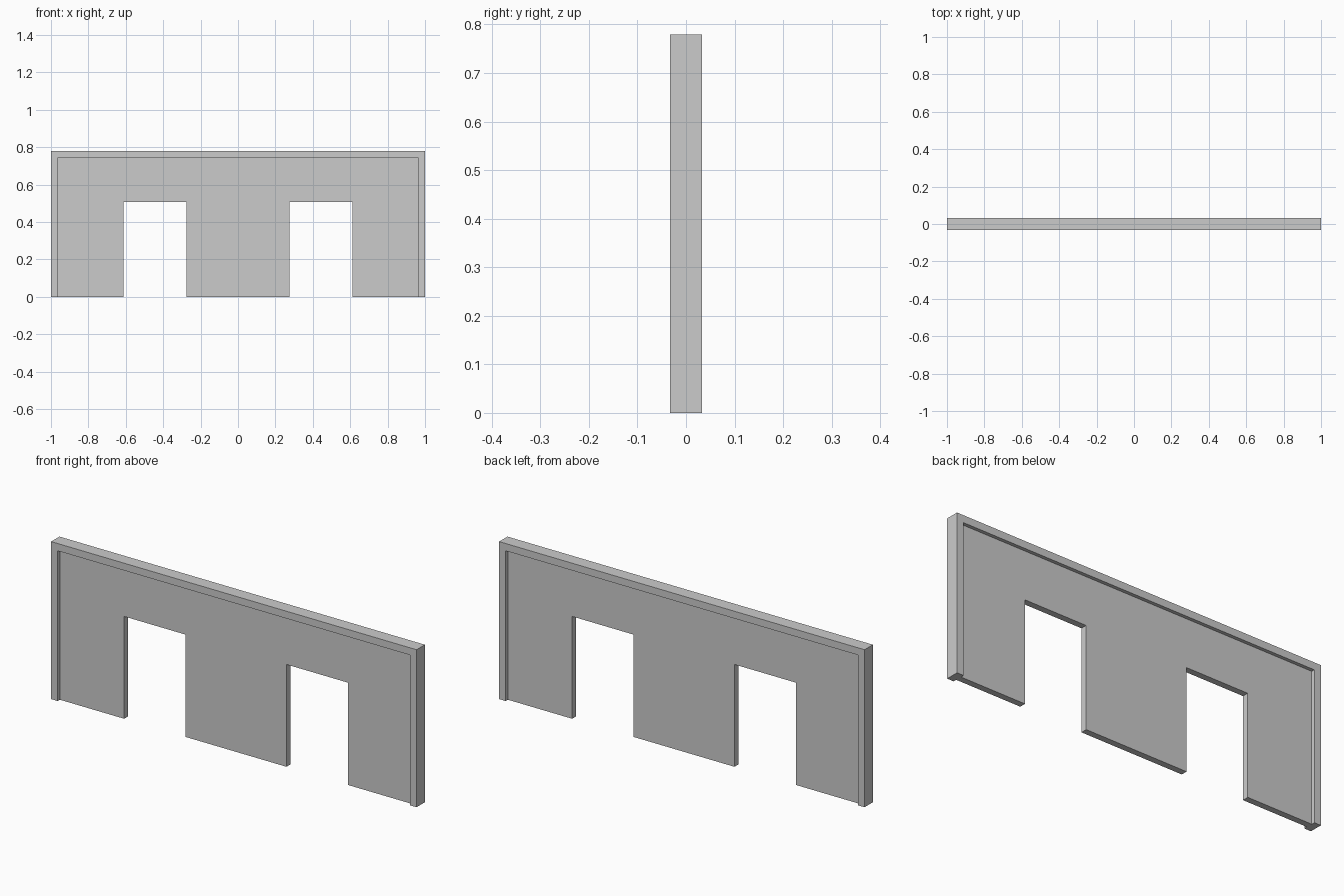
import bpy, bmesh

if "Cube" in bpy.data.objects:
    bpy.data.objects.remove(bpy.data.objects["Cube"])

W, H = 1.0, 0.779          # half width, height
B = 0.036                  # frame border
IN, OUT, DOOR_H = 0.276, 0.612, 0.506


def slab(name, right_half, depth):
    """Mirror a right-half outline across x = 0 and extrude it along y."""
    outline = right_half + [(-x, z) for x, z in reversed(right_half)]
    bm = bmesh.new()
    face = bm.faces.new([bm.verts.new((x, -depth / 2, z)) for x, z in outline])
    new = bmesh.ops.extrude_face_region(bm, geom=[face])["geom"]
    verts = [v for v in new if isinstance(v, bmesh.types.BMVert)]
    bmesh.ops.translate(bm, verts=verts, vec=(0, depth, 0))
    bmesh.ops.recalc_face_normals(bm, faces=bm.faces)
    mesh = bpy.data.meshes.new(name)
    bm.to_mesh(mesh)
    bm.free()
    obj = bpy.data.objects.new(name, mesh)
    bpy.context.collection.objects.link(obj)
    return obj


# Thick border around the sides and top
slab("wall_frame", [(W - B, H - B), (W - B, 0), (W, 0), (W, H)], 0.065)

# Thin recessed wall with two doorways
slab("wall_panel", [(IN, 0), (IN, DOOR_H), (OUT, DOOR_H), (OUT, 0),
                    (W - B, 0), (W - B, H - B)], 0.031)
